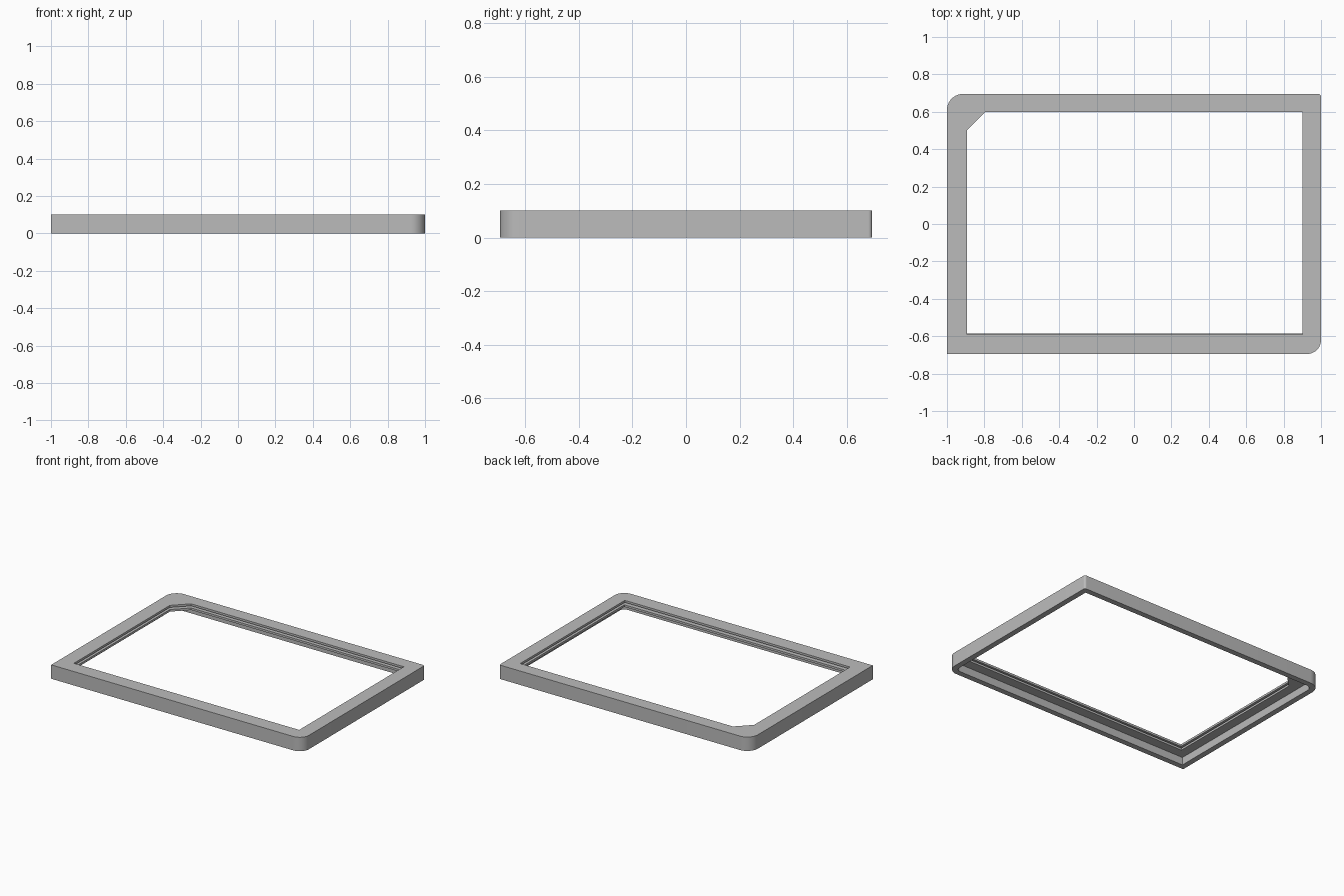
import bpy, bmesh, math

cube = bpy.data.objects.get("Cube")
if cube:
    bpy.data.objects.remove(cube, do_unlink=True)

SEGMENTS = 10


def outline(left, right, front, back, z, sizes, chamfer=False):
    """Rectangle with one rounded or chamfered corner per size, from back right round."""
    corners = [(right, back, 1, 1), (left, back, -1, 1),
               (left, front, -1, -1), (right, front, 1, -1)]
    points = []
    for i, ((x, y, sx, sy), r) in enumerate(zip(corners, sizes)):
        cx, cy = x - sx * r, y - sy * r
        for s in range(SEGMENTS + 1):
            t = s / SEGMENTS
            if i % 2:
                t = 1 - t
            if chamfer:
                u, v = 1 - t, t
            else:
                u, v = math.cos(t * math.pi / 2), math.sin(t * math.pi / 2)
            points.append((cx + sx * r * u, cy + sy * r * v, z))
    return points


def shell(inset, z):
    """Outer shape of the frame, pulled in evenly."""
    radii = [max(r - inset, 0) for r in (0.015, 0.085, 0, 0.075)]
    return outline(-1 + inset, 1 - inset, -0.695 + inset, 0.695 - inset, z, radii)


def opening(z, depth=0, front=-0.59):
    """Inner window with one chamfered corner."""
    return outline(-0.893 - depth, 0.9 + depth, front - depth, 0.6 + depth, z,
                   (0, 0.1, 0, 0), True)


# Cross-section: outer wall, top lip, slot, ledge, open recess underneath
loops = [
    shell(0, 0), shell(0, 0.1),
    opening(0.1), opening(0.085),
    opening(0.085, 0.035), opening(0.07, 0.035),
    opening(0.07, 0, -0.585), opening(0.055, 0, -0.585),
    shell(0.04, 0.055), shell(0.04, 0),
]

bm = bmesh.new()
rings = [[bm.verts.new(p) for p in loop] for loop in loops]
for a, b in zip(rings, rings[1:] + rings[:1]):
    n = len(a)
    for i in range(n):
        j = (i + 1) % n
        bm.faces.new((a[i], a[j], b[j], b[i]))
bmesh.ops.remove_doubles(bm, verts=bm.verts, dist=0.0001)
bmesh.ops.recalc_face_normals(bm, faces=bm.faces)
mesh = bpy.data.meshes.new("frame")
bm.to_mesh(mesh)
bm.free()

frame = bpy.data.objects.new("frame", mesh)
bpy.context.collection.objects.link(frame)

# Single plain grey
grey = bpy.data.materials.new("grey")
grey.use_nodes = True
colour = (0.5, 0.5, 0.5, 1)
grey.diffuse_color = colour
grey.node_tree.nodes["Principled BSDF"].inputs["Base Color"].default_value = colour
mesh.materials.append(grey)

bpy.context.view_layer.objects.active = frame
frame.select_set(True)
bpy.ops.object.shade_smooth_by_angle(angle=math.radians(30))
